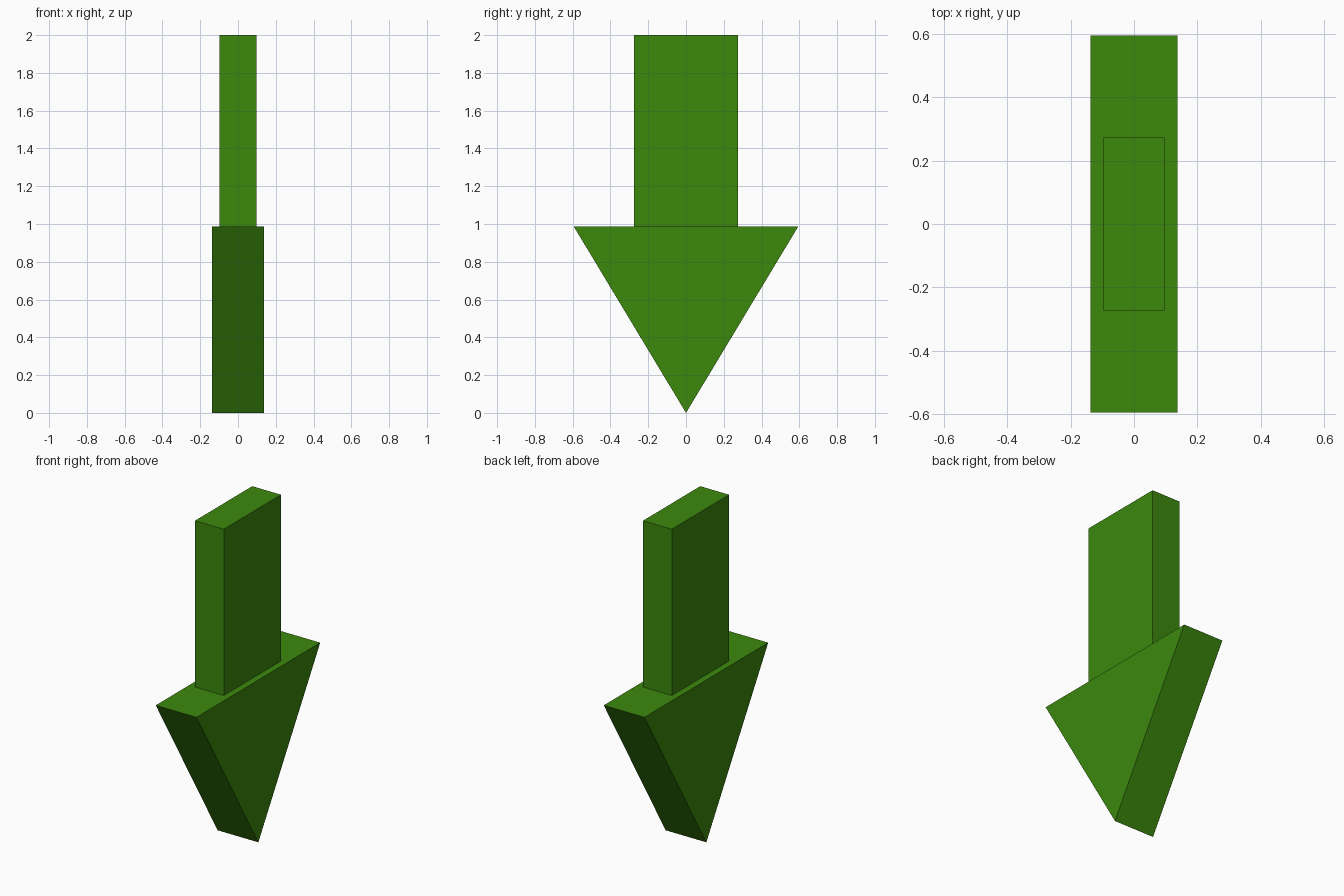
import bpy

if "Cube" in bpy.data.objects:
    bpy.data.objects.remove(bpy.data.objects["Cube"])

# One flat green for the whole arrow
green = bpy.data.materials.new("green")
green.diffuse_color = (0.045, 0.246, 0.004, 1.0)
green.use_nodes = True
green.node_tree.nodes["Principled BSDF"].inputs["Base Color"].default_value = green.diffuse_color

HEAD_TOP = 0.988


def extrude_profile(name, profile, half_x):
    """Solid made from a (y, z) profile, counter-clockwise seen from +x."""
    n = len(profile)
    verts = [(x, y, z) for x in (-half_x, half_x) for y, z in profile]
    faces = [tuple(reversed(range(n))), tuple(range(n, 2 * n))]
    faces += [(i, (i + 1) % n, n + (i + 1) % n, n + i) for i in range(n)]
    mesh = bpy.data.meshes.new(name)
    mesh.from_pydata(verts, [], faces)
    mesh.materials.append(green)
    obj = bpy.data.objects.new(name, mesh)
    bpy.context.collection.objects.link(obj)
    return obj


# Triangular head pointing down
extrude_profile("arrow_head",
                [(0, 0), (0.595, HEAD_TOP), (-0.595, HEAD_TOP)], 0.137)

# Narrower rectangular shaft standing on the head
extrude_profile("arrow_shaft",
                [(-0.275, HEAD_TOP), (0.275, HEAD_TOP), (0.275, 2), (-0.275, 2)], 0.097)
